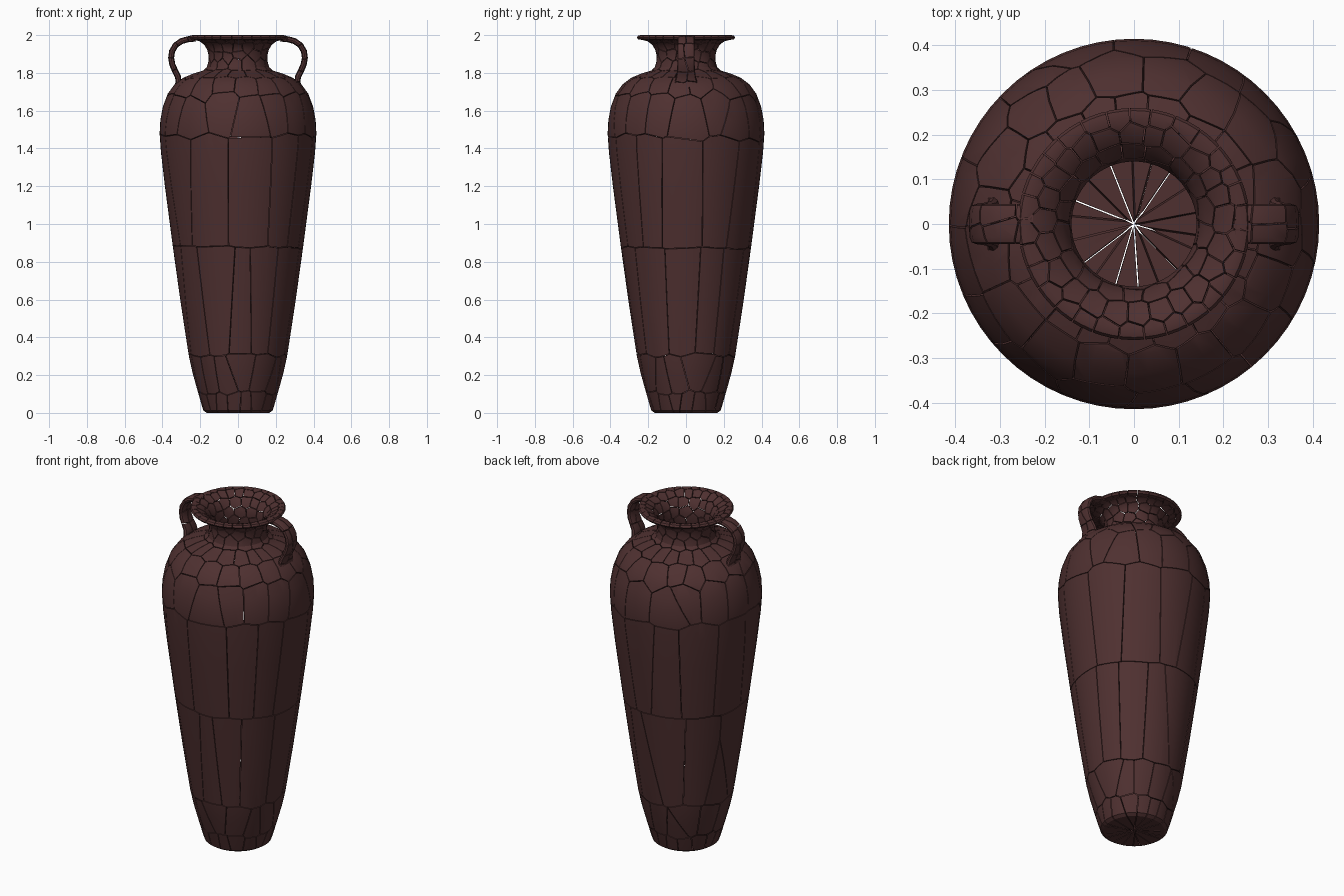
import bpy, bmesh, math, random
from mathutils import Vector

if "Cube" in bpy.data.objects:
    bpy.data.objects.remove(bpy.data.objects["Cube"])

random.seed(4)
GAP = 0.0016

clay = bpy.data.materials.new("dark_brown_clay")
clay.diffuse_color = (0.078, 0.030, 0.030, 1)
clay.use_nodes = True
clay.node_tree.nodes["Principled BSDF"].inputs["Base Color"].default_value = clay.diffuse_color

# Outer wall, bottom to lip, as (radius, height)
OUTER = [(.165, .0), (.183, .012), (.195, .05), (.215, .12), (.24, .21), (.26, .30),
         (.303, .58), (.345, .88), (.387, 1.2), (.408, 1.38), (.415, 1.48), (.411, 1.55),
         (.398, 1.62), (.372, 1.69), (.335, 1.74), (.29, 1.774), (.235, 1.797), (.185, 1.812),
         (.165, 1.83), (.157, 1.86), (.156, 1.895), (.164, 1.925), (.18, 1.95),
         (.205, 1.968), (.235, 1.975), (.253, 1.977), (.26, 1.987)]
# Lip top, throat and inner wall, going down to the floor
INNER = [(.254, 1.997), (.24, 2.0), (.215, 1.993), (.185, 1.976), (.16, 1.95), (.146, 1.92),
         (.14, 1.89), (.141, 1.85), (.15, 1.81), (.18, 1.79), (.235, 1.775), (.31, 1.735),
         (.35, 1.68), (.378, 1.60), (.392, 1.48), (.365, 1.2), (.322, .88), (.238, .30),
         (.19, .12), (.165, .03)]


def lathe(profile, sides):
    """Closed shell of revolution, ends meeting at the axis."""
    bm = bmesh.new()
    rings = [[bm.verts.new((r * math.cos(2 * math.pi * i / sides),
                            r * math.sin(2 * math.pi * i / sides), z)) for i in range(sides)]
             for r, z in profile]
    bottom = bm.verts.new((0, 0, profile[0][1]))
    top = bm.verts.new((0, 0, profile[-1][1]))
    for i in range(sides):
        j = (i + 1) % sides
        for a, b in zip(rings, rings[1:]):
            bm.faces.new((a[i], a[j], b[j], b[i]))
        bm.faces.new((bottom, rings[0][j], rings[0][i]))
        bm.faces.new((top, rings[-1][i], rings[-1][j]))
    return bm


def sweep(path, widths, thick, side):
    """Strap handle: rounded section swept along a path in the xz plane."""
    bm = bmesh.new()
    pts = [Vector((x * side, 0, z)) for x, z in path]
    rings = []
    for k, p in enumerate(pts):
        t = (pts[min(k + 1, len(pts) - 1)] - pts[max(k - 1, 0)]).normalized()
        n = Vector((t.z, 0, -t.x))
        ring = []
        for i in range(12):
            a = 2 * math.pi * i / 12
            c, s = math.cos(a), math.sin(a)
            y = math.copysign(abs(c) ** .6, c) * widths[k]
            ring.append(bm.verts.new(p + n * math.copysign(abs(s) ** .7, s) * thick
                                     + Vector((0, y, 0))))
        rings.append(ring)
    for a, b in zip(rings, rings[1:]):
        for i in range(12):
            j = (i + 1) % 12
            bm.faces.new((a[i], a[j], b[j], b[i]))
    bm.faces.new(rings[0])
    bm.faces.new(rings[-1])
    return bm


def fracture(source, seeds, name):
    """Split a solid into one shard per seed, with hairline gaps."""
    bmesh.ops.recalc_face_normals(source, faces=source.faces[:])
    mesh = bpy.data.meshes.new(name)
    result = bmesh.new()
    for s in seeds:
        bm = source.copy()
        for q in sorted((q for q in seeds if q is not s), key=lambda q: (q - s).length):
            d = q - s
            if not bm.verts or d.length / 2 > max((v.co - s).length for v in bm.verts):
                break
            n = d.normalized()
            cut = bmesh.ops.bisect_plane(
                bm, geom=bm.verts[:] + bm.edges[:] + bm.faces[:], dist=1e-6,
                plane_co=(s + q) / 2 - n * GAP, plane_no=n, clear_outer=True)
            rim = [e for e in cut["geom_cut"]
                   if isinstance(e, bmesh.types.BMEdge) and e.is_boundary]
            if rim:
                bmesh.ops.triangle_fill(bm, edges=rim, use_beauty=False,
                                        use_dissolve=False, normal=n)
        if bm.faces:
            bmesh.ops.recalc_face_normals(bm, faces=bm.faces[:])
            bm.to_mesh(mesh)
            result.from_mesh(mesh)
        bm.free()
    result.to_mesh(mesh)
    result.free()
    source.free()
    mesh.materials.append(clay)
    ob = bpy.data.objects.new(name, mesh)
    bpy.context.collection.objects.link(ob)
    bpy.ops.object.select_all(action='DESELECT')
    ob.select_set(True)
    bpy.context.view_layer.objects.active = ob
    bpy.ops.object.shade_smooth_by_angle(angle=math.radians(30))
    return ob


# Vase body: few large shards on the belly, many small ones near foot, neck and lip
ROWS = [(.18, .05, 18, .01), (.225, .17, 15, .03), (.28, .45, 13, .015), (.39, 1.31, 13, .015),
        (.39, 1.62, 17, .03), (.33, 1.73, 18, .02), (.22, 1.79, 20, .01), (.15, 1.84, 14, .012),
        (.15, 1.89, 14, .012), (.165, 1.94, 18, .01), (.205, 1.98, 24, .006), (.245, 1.988, 30, .004)]
seeds = []
for r, z, count, jitter in ROWS:
    start = random.random()
    for i in range(count):
        a = 2 * math.pi * (i + start + random.uniform(-.25, .25)) / count
        seeds.append(Vector((r * math.cos(a), r * math.sin(a),
                             z + random.uniform(-jitter, jitter))))
fracture(lathe(OUTER + INNER, 64), seeds, "vase_body")

# Two strap handles from lip to shoulder
PATH = [(.225, 1.982), (.265, 1.978), (.30, 1.968), (.33, 1.947), (.349, 1.915), (.354, 1.88),
        (.348, 1.845), (.333, 1.81), (.318, 1.78), (.314, 1.75), (.325, 1.72)]
WIDTHS = [.045, .045, .045, .045, .045, .045, .046, .048, .052, .06, .07]
for side, name in ((-1, "left_handle"), (1, "right_handle")):
    hs = [Vector((x * side + random.uniform(-.008, .008), y + random.uniform(-.01, .01),
                  z + random.uniform(-.008, .008))) for x, z in PATH[::2] for y in (-.025, .025)]
    fracture(sweep(PATH, WIDTHS, .016, side), hs, name)
